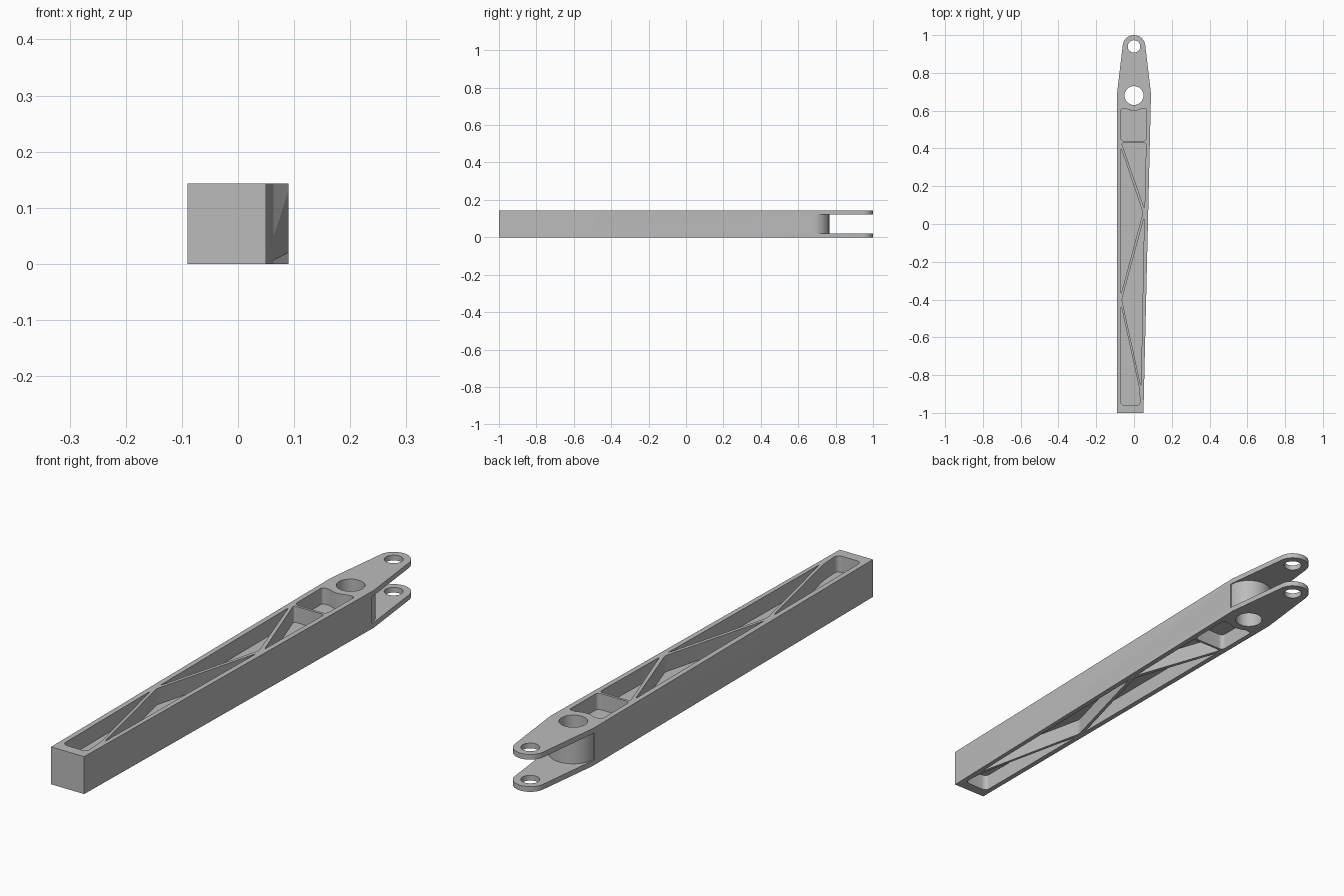
import bpy, bmesh, math
from mathutils import Vector

cube = bpy.data.objects.get("Cube")
if cube:
    bpy.data.objects.remove(cube, do_unlink=True)

HEIGHT = 0.143      # overall thickness
PLATE = 0.02        # fork plate thickness
DEPTH = 0.062       # pocket depth on each side
PIVOT = (0, 0.68)   # large hole
TIP = (0, 0.94)     # small hole

metal = bpy.data.materials.new("plain grey metal")
metal.use_nodes = True
grey = (0.5, 0.5, 0.5, 1)
metal.diffuse_color = grey
metal.node_tree.nodes["Principled BSDF"].inputs["Base Color"].default_value = grey


def arc(center, radius, start, end, steps=32):
    angles = [math.radians(start + (end - start) * i / steps) for i in range(steps + 1)]
    return [(center[0] + radius * math.cos(a), center[1] + radius * math.sin(a)) for a in angles]


def rounded(points, size, steps=5):
    """Round every corner of a closed profile."""
    result = []
    pts = [Vector(p) for p in points]
    for i, p in enumerate(pts):
        to_prev, to_next = pts[i - 1] - p, pts[(i + 1) % len(pts)] - p
        d = min(size, 0.4 * to_prev.length, 0.4 * to_next.length)
        a, b = p + to_prev.normalized() * d, p + to_next.normalized() * d
        for k in range(steps + 1):
            t = k / steps
            result.append(a * (1 - t) ** 2 + p * 2 * t * (1 - t) + b * t * t)
    return result


def prisms(name, items):
    """Object made of extruded profiles given as (points, bottom, top)."""
    bm = bmesh.new()
    for points, low, high in items:
        face = bm.faces.new([bm.verts.new((p[0], p[1], low)) for p in points])
        out = bmesh.ops.extrude_face_region(bm, geom=[face])
        top = [v for v in out["geom"] if isinstance(v, bmesh.types.BMVert)]
        bmesh.ops.translate(bm, verts=top, vec=(0, 0, high - low))
    bmesh.ops.recalc_face_normals(bm, faces=bm.faces)
    mesh = bpy.data.meshes.new(name)
    bm.to_mesh(mesh)
    bm.free()
    obj = bpy.data.objects.new(name, mesh)
    bpy.context.collection.objects.link(obj)
    return obj


# Tapered arm with a rounded tip
outline = [(-0.09, -1), (0.05, -1), (0.09, 0.69)] + arc(TIP, 0.06, 6, 174) + [(-0.09, 0.69)]
arm = prisms("link_arm", [(outline, 0, HEIGHT)])
arm.data.materials.append(metal)

# Fork slot that leaves a round boss about the large hole
slot_profile = [(0.2, 0.68), (0.2, 1.1), (-0.2, 1.1), (-0.2, 0.68)] + arc(PIVOT, 0.086, 180, 0)
slot = prisms("slot_cutter", [(slot_profile, PLATE, HEIGHT - PLATE)])

# Two pin holes
holes = prisms("hole_cutter", [
    (arc(c, r, 0, 348.75, 31), -0.05, HEIGHT + 0.05) for c, r in ((PIVOT, 0.05), (TIP, 0.033))])

# Weight-saving pockets, separated by thin zigzag ribs, on both faces
pockets = [
    rounded([(-0.07, 0.44), (0.065, 0.44), (0.067, 0.61)]
            + arc(PIVOT, 0.08, 299, 241, 12) + [(-0.07, 0.61)], 0.018),
    rounded([(-0.066, 0.43), (0.064, 0.43), (0.056, 0.08)], 0.012),
    rounded([(-0.07, 0.405), (0.047, 0.06), (-0.07, -0.375)], 0.012),
    rounded([(0.054, 0.035), (-0.064, -0.4), (0.037, -0.86)], 0.012),
    rounded([(-0.07, -0.425), (0.028, -0.87), (0.033, -0.96), (-0.07, -0.96)], 0.022),
]
pocket_cutter = prisms("pocket_cutter", [
    item for p in pockets
    for item in ((p, -0.05, DEPTH), (p, HEIGHT - DEPTH, HEIGHT + 0.05))])

# Cut the arm and keep only the finished part
cutters = [slot, holes, pocket_cutter]
for cutter in cutters:
    cutter.hide_render = True
    mod = arm.modifiers.new(cutter.name, "BOOLEAN")
    mod.operation = "DIFFERENCE"
    mod.solver = "EXACT"
    mod.object = cutter
bpy.context.view_layer.update()
finished = bpy.data.meshes.new_from_object(arm.evaluated_get(bpy.context.evaluated_depsgraph_get()))
arm.modifiers.clear()
arm.data = finished
for cutter in cutters:
    bpy.data.objects.remove(cutter, do_unlink=True)
finished.materials.clear()
finished.materials.append(metal)
for polygon in finished.polygons:
    polygon.material_index = 0

# Smooth the curved walls, keep edges crisp
bpy.ops.object.select_all(action="DESELECT")
arm.select_set(True)
bpy.context.view_layer.objects.active = arm
bpy.ops.object.shade_smooth_by_angle(angle=math.radians(30))
